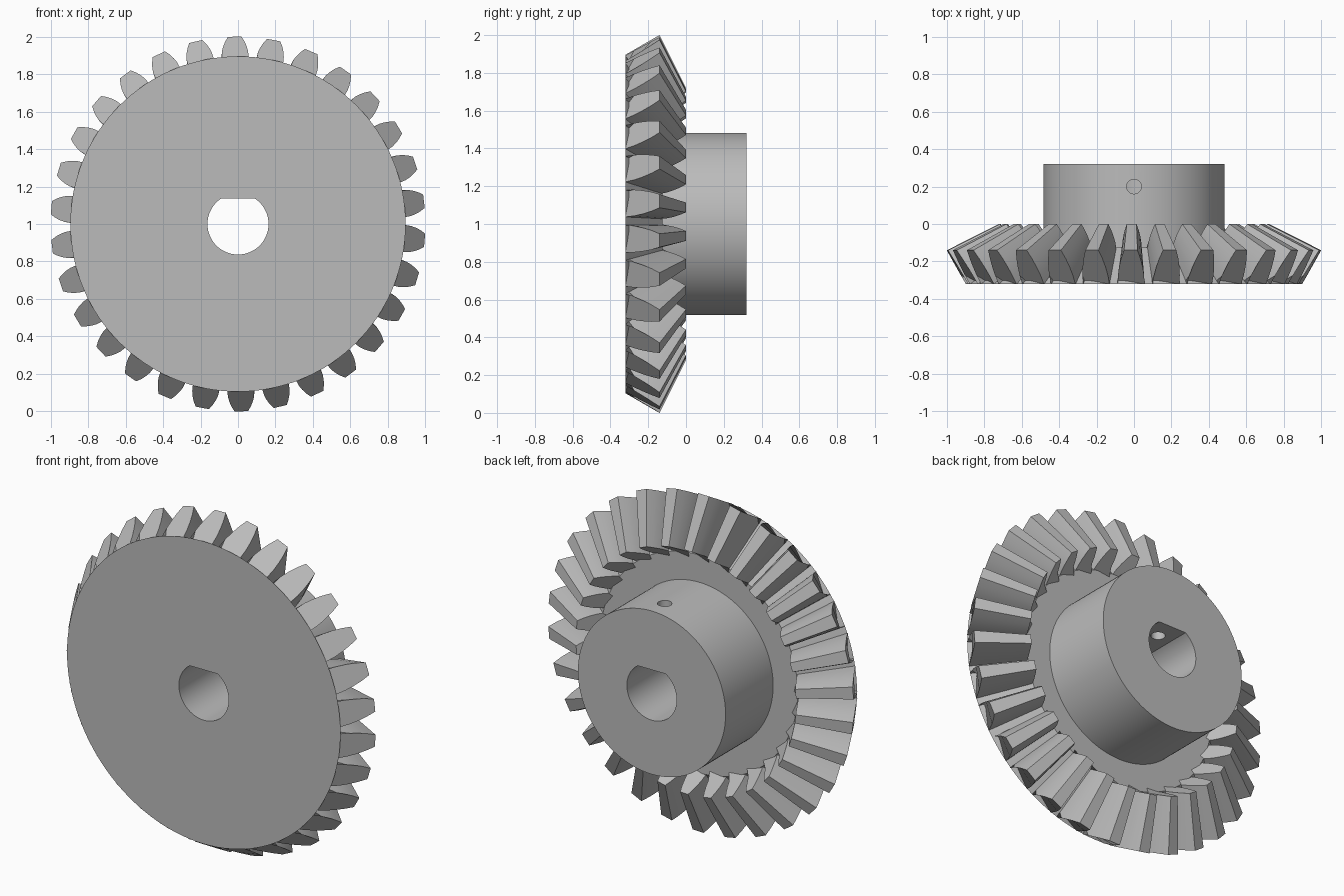
import bpy, bmesh, math
from mathutils import Matrix, Vector

cube = bpy.data.objects.get("Cube")
if cube:
    bpy.data.objects.remove(cube, do_unlink=True)

TEETH = 30
APEX_Y = 0.36      # point on the axis where all tooth lines meet
TOE = 0.72         # scale of the inner tooth end towards the apex
ROOT, TIP = (0.895, -0.32), (1.0, -0.14)   # (radius, y) at the outer end
CENTRE = Matrix.Translation((0, 0, 1))

steel = bpy.data.materials.new("grey steel")
steel.use_nodes = True
colour = (0.5, 0.5, 0.5, 1)
steel.diffuse_color = colour
steel.node_tree.nodes["Principled BSDF"].inputs["Base Color"].default_value = colour


def loft(bm, sections):
    """Skin closed sections in order and cap both ends."""
    rings = [[bm.verts.new(p) for p in s] for s in sections]
    n = len(rings[0])
    for a, b in zip(rings, rings[1:]):
        for i in range(n):
            j = (i + 1) % n
            bm.faces.new((a[i], a[j], b[j], b[i]))
    bm.faces.new(rings[0])
    bm.faces.new(rings[-1])


def finish(bm, name):
    bmesh.ops.recalc_face_normals(bm, faces=bm.faces)
    mesh = bpy.data.meshes.new(name)
    bm.to_mesh(mesh)
    bm.free()
    mesh.transform(CENTRE)
    mesh.materials.append(steel)
    obj = bpy.data.objects.new(name, mesh)
    bpy.context.collection.objects.link(obj)
    return obj


def select(obj):
    bpy.ops.object.select_all(action='DESELECT')
    obj.select_set(True)
    bpy.context.view_layer.objects.active = obj


def circle(radius, y, n=128):
    return [(radius * math.cos(math.tau * i / n), y, radius * math.sin(math.tau * i / n))
            for i in range(n)]


# Gear blank and hub turned from one profile
profile = [ROOT, (ROOT[0] * TOE, -0.125), (0.483, -0.125), (0.483, 0.32)]
bm = bmesh.new()
loft(bm, [circle(r, y) for r, y in profile])
body = finish(bm, "gear_body_and_hub")

# D-shaped shaft bore
BORE, FLAT = 0.163, 0.135
start = math.asin(FLAT / BORE)
sweep = math.pi + 2 * start
arc = [math.pi - start + sweep * i / 64 for i in range(65)]
bm = bmesh.new()
loft(bm, [[(BORE * math.cos(a), y, BORE * math.sin(a)) for a in arc] for y in (-0.5, 0.5)])
bore = finish(bm, "bore_cutter")

# Set screw hole from the bore flat up through the hub wall
bm = bmesh.new()
loft(bm, [[(x, 0.2 + z, h) for x, _, z in circle(0.039, 0, 32)] for h in (0.08, 0.6)])
screw = finish(bm, "screw_hole_cutter")

select(body)
for cutter in (bore, screw):
    cutter.hide_render = True
    mod = body.modifiers.new("cut", 'BOOLEAN')
    mod.operation, mod.solver, mod.object = 'DIFFERENCE', 'EXACT', cutter
    bpy.ops.object.modifier_apply(modifier=mod.name)
    bpy.data.objects.remove(cutter, do_unlink=True)
bpy.ops.object.shade_smooth_by_angle(angle=math.radians(30))

# Tooth outline at the outer end: sunk foot, then curved flank up to the tip
flank = [(0.072, 0.85, -0.319)]
for t, w in ((0, 0.072), (0.25, 0.070), (0.5, 0.063), (0.75, 0.052), (1, 0.036)):
    flank.append((w, ROOT[0] + t * (TIP[0] - ROOT[0]), ROOT[1] + t * (TIP[1] - ROOT[1])))
heel = [Vector((w, y, r)) for w, r, y in flank]
heel += [Vector((-p.x, p.y, p.z)) for p in reversed(heel)]
apex = Vector((0, APEX_Y, 0))
toe = [apex + (p - apex) * TOE for p in heel]

# Ring of straight bevel teeth
bm = bmesh.new()
for k in range(TEETH):
    turn = Matrix.Rotation(math.tau * k / TEETH - math.radians(1), 3, 'Y')
    loft(bm, [[turn @ p for p in heel], [turn @ p for p in toe]])
teeth = finish(bm, "bevel_teeth")
select(teeth)
bpy.ops.object.shade_smooth_by_angle(angle=math.radians(25))
